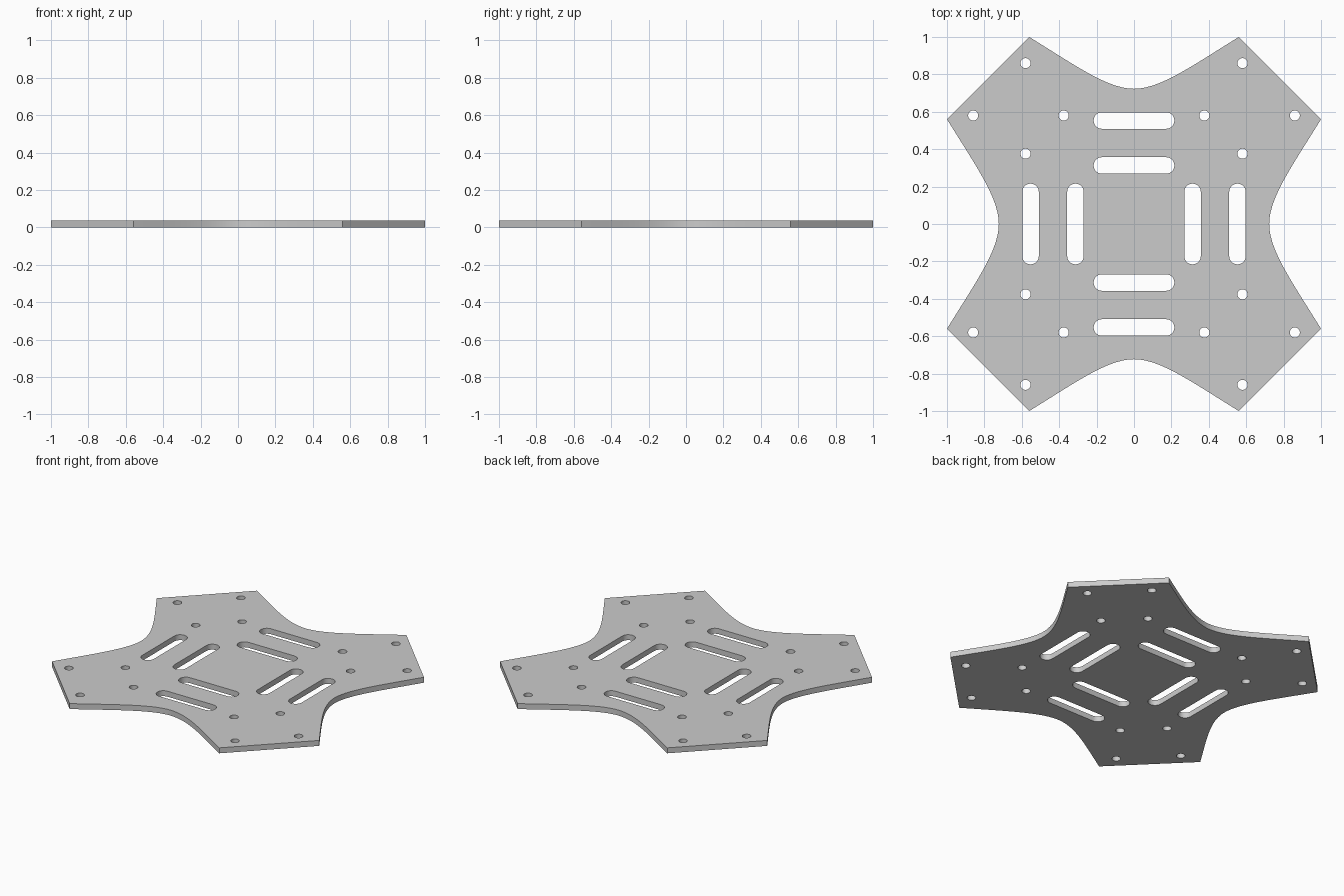
import bpy, bmesh
from math import sin, cos, pi
from mathutils import Vector
from mathutils.geometry import interpolate_bezier

if "Cube" in bpy.data.objects:
    bpy.data.objects.remove(bpy.data.objects["Cube"])

T = 0.037  # plate thickness

curve = bpy.data.curves.new("frame_plate", 'CURVE')
curve.dimensions = '2D'
curve.fill_mode = 'BOTH'
curve.extrude = T / 2


def loop(pts):
    s = curve.splines.new('POLY')
    s.points.add(len(pts) - 1)
    for p, (x, y) in zip(s.points, pts):
        p.co = (x, y, 0, 1)
    s.use_cyclic_u = True


def turn(pts, k):
    for _ in range(k):
        pts = [(-y, x) for x, y in pts]
    return pts


def slot(cx, cy, half, r, n=12):
    # half = straight half length along x; 0 gives a round hole
    pts = []
    for side, start in ((1, -pi / 2), (-1, pi / 2)):
        for i in range(n + (1 if half else 0)):
            a = start + pi * i / n
            pts.append((cx + side * half + r * cos(a), cy + r * sin(a)))
    return pts


# outline: one scooped edge, repeated on four sides with straight chamfers between
half = interpolate_bezier(Vector((0.56, 1)), Vector((0.31, 0.845)),
                          Vector((0.14, 0.723)), Vector((0, 0.723)), 20)
half = [(p[0], p[1]) for p in half]
edge = half + [(-x, y) for x, y in reversed(half[:-1])]
loop([p for k in range(4) for p in turn(edge, k)])

# strap slots and screw holes on each side
for k in range(4):
    for cy in (0.553, 0.313):
        loop(turn(slot(0, cy, 0.172, 0.044), k))
    for cx, cy in ((0.58, 0.86), (-0.58, 0.86), (0.376, 0.58), (-0.376, 0.58)):
        loop(turn(slot(cx, cy, 0, 0.027), k))

# turn the filled profile into a clean solid mesh standing on z = 0
ob = bpy.data.objects.new("frame_plate", curve)
bpy.context.collection.objects.link(ob)
bpy.context.view_layer.objects.active = ob
ob.select_set(True)
bpy.ops.object.convert(target='MESH')
ob = bpy.context.object
bm = bmesh.new()
bm.from_mesh(ob.data)
bmesh.ops.remove_doubles(bm, verts=bm.verts, dist=1e-4)
bmesh.ops.translate(bm, verts=bm.verts, vec=(0, 0, T / 2))
bmesh.ops.recalc_face_normals(bm, faces=bm.faces)
bm.to_mesh(ob.data)
bm.free()
bpy.ops.object.shade_smooth_by_angle()
